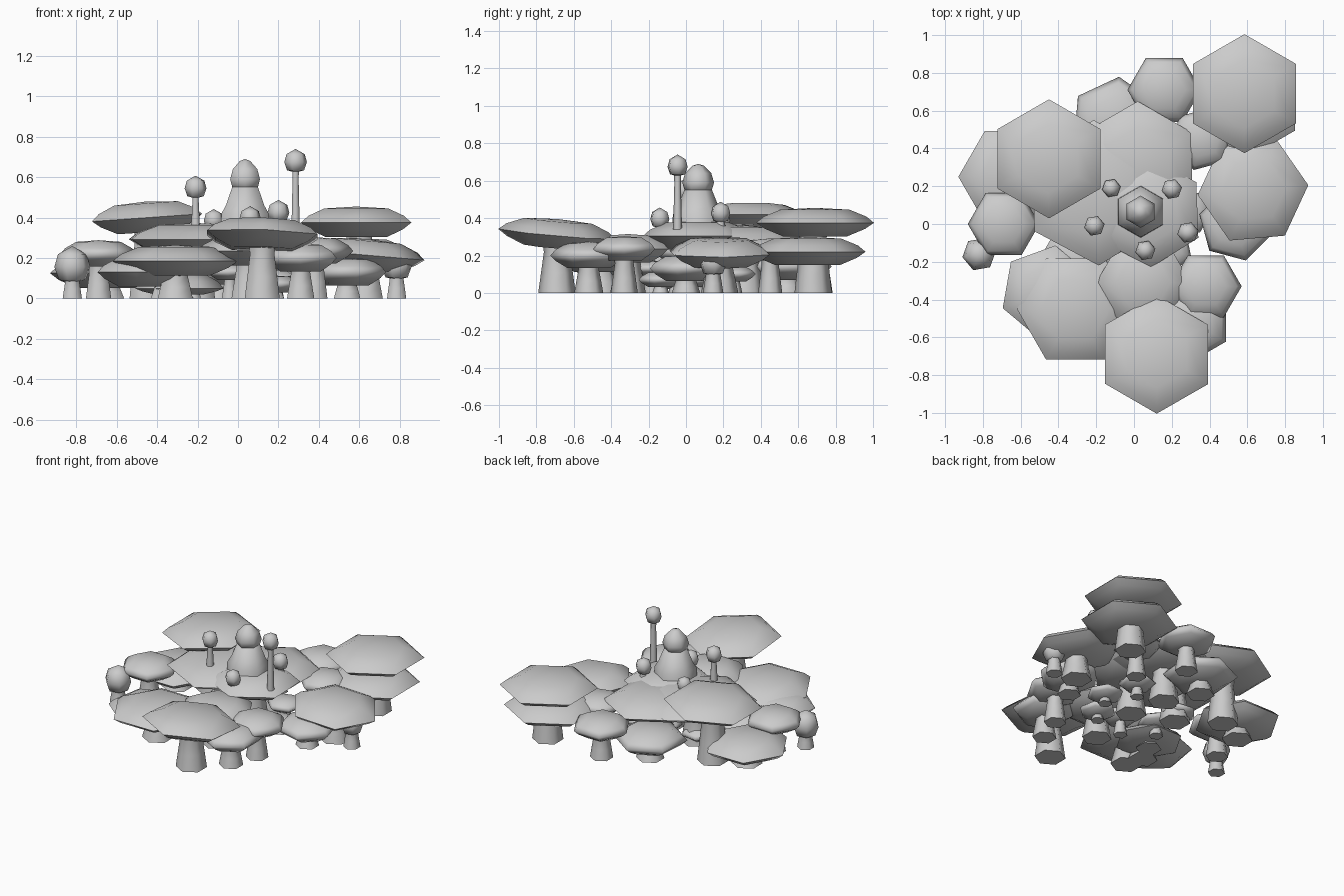
import bpy, bmesh, math
from mathutils import Matrix, Vector

cube = bpy.data.objects.get("Cube")
if cube:
    bpy.data.objects.remove(cube)

grey = bpy.data.materials.new("plain_grey")
grey.use_nodes = True
colour = (0.6, 0.6, 0.6, 1)
grey.diffuse_color = colour
grey.node_tree.nodes["Principled BSDF"].inputs["Base Color"].default_value = colour


def lathe(name, profile, place, turn=0, tilt=(0, 0), sides=6):
    """Spin a (radius, height) profile into a closed faceted solid."""
    bm = bmesh.new()
    rings = []
    for radius, height in profile:
        if radius == 0:
            rings.append([bm.verts.new((0, 0, height))] * sides)
            continue
        angles = [math.radians(turn) + math.tau * i / sides for i in range(sides)]
        rings.append([bm.verts.new((radius * math.cos(a), radius * math.sin(a), height))
                      for a in angles])
    for low, high in zip(rings, rings[1:]):
        for i in range(sides):
            j = (i + 1) % sides
            corners = list(dict.fromkeys((low[i], low[j], high[j], high[i])))
            bm.faces.new(corners)
    for end in (rings[0], rings[-1]):
        if end[0] is not end[1]:
            bm.faces.new(end)
    bmesh.ops.recalc_face_normals(bm, faces=bm.faces)
    spin = (Matrix.Rotation(math.radians(tilt[0]), 4, "X")
            @ Matrix.Rotation(math.radians(tilt[1]), 4, "Y"))
    bm.transform(Matrix.Translation(Vector(place)) @ spin)
    mesh = bpy.data.meshes.new(name)
    bm.to_mesh(mesh)
    bm.free()
    mesh.materials.append(grey)
    obj = bpy.data.objects.new(name, mesh)
    bpy.context.collection.objects.link(obj)
    bpy.ops.object.select_all(action="DESELECT")
    obj.select_set(True)
    bpy.context.view_layer.objects.active = obj
    bpy.ops.object.shade_smooth_by_angle(angle=math.radians(85))


def stem(name, x, y, top, r, base=0):
    tall = top - base
    lathe(name, [(r, 0), (r * 0.85, tall * 0.4), (r * 0.7, tall * 0.8), (r * 0.75, tall)],
          (x, y, base), turn=30)


def mushroom(name, x, y, z, r, turn=30, tilt=(0, 0), foot=None):
    """Wide lens-shaped cap, rim at height z, on a flared stem."""
    up = min(0.08, r * 0.36)
    down = min(0.072, r * 0.33, z * 0.6)
    lathe(name + "_cap",
          [(0, -down * 0.9), (r * 0.55, -down), (r * 0.85, -down * 0.45), (r, 0),
           (r * 0.87, up * 0.42), (r * 0.58, up * 0.88), (0, up)],
          (x, y, z), turn, tilt)
    fx, fy = foot or (x, y)
    stem(name + "_stem", fx, fy, z - down * 0.6, min(0.1, r * 0.38))


def bulb(name, x, y, z, r, base, thick):
    """Small round head on a thin stalk."""
    lathe(name + "_head",
          [(0, -r), (r * 0.75, -r * 0.8), (r, -r * 0.1), (r * 0.8, r * 0.6), (0, r * 1.05)],
          (x, y, z), turn=10)
    stem(name + "_stalk", x, y, z - r * 0.5, thick, base)


# Tall outer caps
mushroom("front", 0.12, -0.69, 0.315, 0.315, tilt=(-5, 2))
mushroom("back_left", 0.585, 0.69, 0.375, 0.315, foot=(0.6, 0.68))
mushroom("back_left_lower", 0.585, 0.65, 0.22, 0.31, foot=(0.6, 0.68))
mushroom("back_right", -0.45, 0.345, 0.4, 0.315, tilt=(0, -4))

# Central caps carrying the spire
mushroom("centre", 0.08, 0.065, 0.305, 0.295, turn=32)
mushroom("centre_right", -0.2, 0.165, 0.293, 0.385, turn=32)
mushroom("centre_back", 0.02, 0.32, 0.28, 0.33, turn=30)
mushroom("centre_front", 0.05, -0.31, 0.235, 0.25, turn=0)

# Middle caps
mushroom("left", 0.63, 0.18, 0.215, 0.295, turn=5, tilt=(0, 5))
mushroom("right", -0.69, 0.0, 0.22, 0.19, turn=0)
mushroom("front_right", -0.31, -0.45, 0.185, 0.31, turn=0)
mushroom("front_left", 0.38, -0.33, 0.235, 0.19, turn=0)
mushroom("back", 0.16, 0.71, 0.22, 0.195, turn=0)

# Low caps
mushroom("low_right_back", -0.65, 0.25, 0.125, 0.28, turn=0)
mushroom("low_right_front", -0.46, -0.36, 0.13, 0.25, turn=20, foot=(-0.35, -0.33))
mushroom("low_front_left", 0.31, -0.52, 0.2, 0.205, turn=30)
mushroom("low_left", 0.54, 0.0, 0.13, 0.2, turn=45)
mushroom("low_back", -0.1, 0.54, 0.14, 0.24, turn=25)
mushroom("low_back_left", 0.36, 0.45, 0.23, 0.17, turn=15)

# Hidden ring of little mushrooms beneath the centre
for i in range(7):
    a = math.tau * i / 7
    mushroom(f"little_{i}", 0.02 + 0.27 * math.cos(a), 0.06 + 0.25 * math.sin(a),
             0.07 + 0.03 * (i % 3), 0.12, turn=i * 17)
mushroom("ground_patch", -0.29, -0.2, 0.05, 0.22, turn=0)

# Spire with rounded tip
lathe("spire", [(0.14, 0.33), (0.135, 0.42), (0.11, 0.46), (0.07, 0.56)], (0.035, 0.065, 0), turn=30)
lathe("spire_tip", [(0, 0.53), (0.07, 0.54), (0.085, 0.59), (0.07, 0.64), (0.03, 0.68), (0, 0.69)],
      (0.035, 0.065, 0), turn=30)

# Small bulbs around the spire
bulb("bulb_right_tall", -0.21, -0.01, 0.55, 0.055, 0.35, 0.025)
bulb("bulb_left_tall", 0.285, -0.045, 0.68, 0.057, 0.3, 0.025)
bulb("bulb_back_left", 0.2, 0.185, 0.43, 0.055, 0.33, 0.03)
bulb("bulb_back_right", -0.12, 0.19, 0.39, 0.05, 0.33, 0.03)
bulb("bulb_front", 0.06, -0.14, 0.4, 0.054, 0.3, 0.03)

# Stout bulbs at the outer edge
bulb("stout_right", -0.82, -0.16, 0.165, 0.09, 0, 0.055)
bulb("stout_left", 0.785, 0.145, 0.165, 0.075, 0, 0.055)
